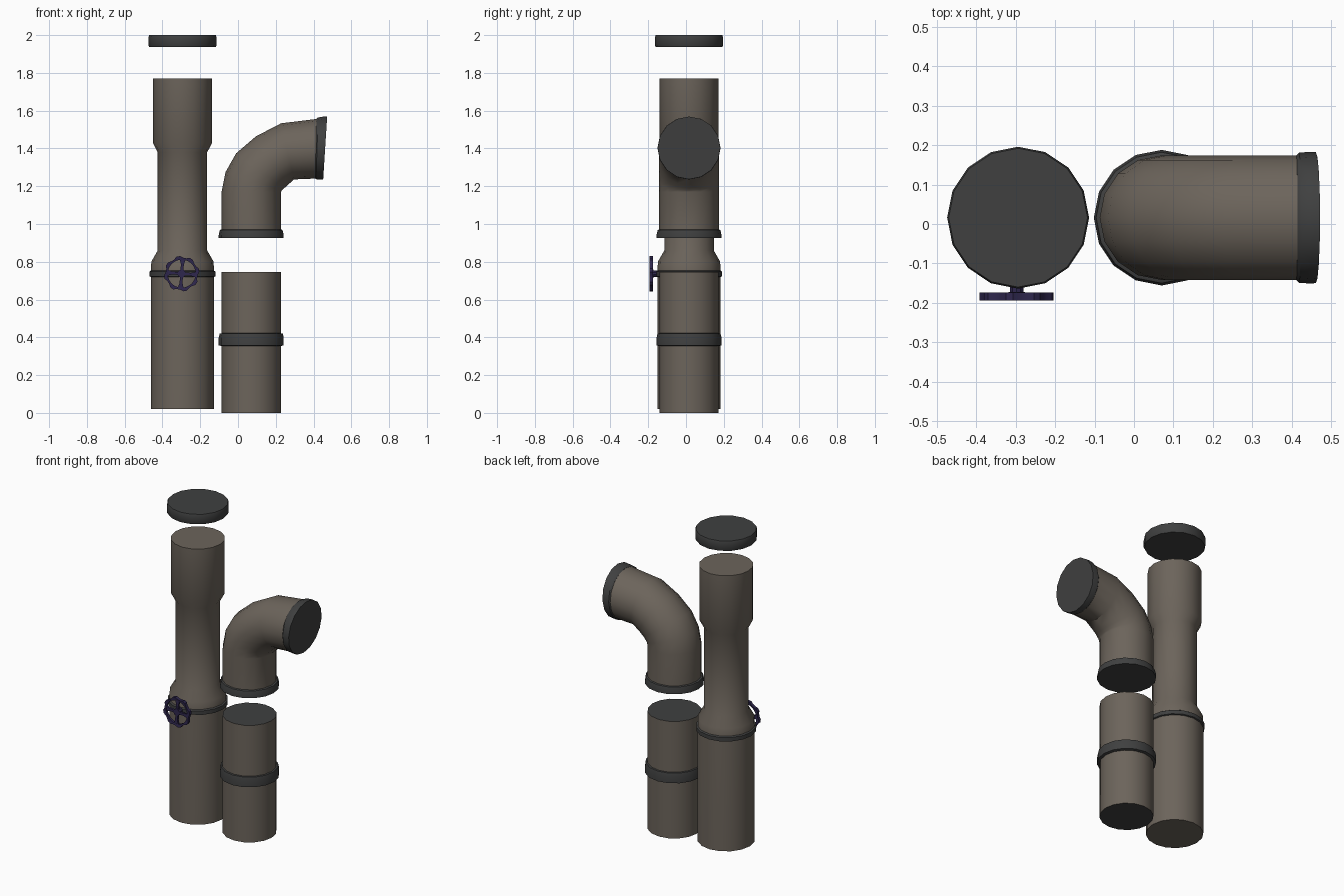
import bpy, bmesh, math
from mathutils import Vector, Matrix

if "Cube" in bpy.data.objects:
    bpy.data.objects.remove(bpy.data.objects["Cube"])

SIDES = 16
CY = 0.016          # common y of all pipe axes
TALL_X, SHORT_X = -0.294, 0.07


def material(name, rgb):
    m = bpy.data.materials.new(name)
    m.diffuse_color = (*rgb, 1)
    m.use_nodes = True
    m.node_tree.nodes["Principled BSDF"].inputs["Base Color"].default_value = m.diffuse_color
    return m


BROWN = material("pipe brown", (0.15, 0.128, 0.105))
DARK = material("dark grey", (0.05, 0.051, 0.051))
PURPLE = material("valve purple", (0.028, 0.02, 0.075))


def finish(bm, name, mats, angle=35):
    bmesh.ops.recalc_face_normals(bm, faces=bm.faces[:])
    me = bpy.data.meshes.new(name)
    bm.to_mesh(me)
    bm.free()
    for m in mats:
        me.materials.append(m)
    ob = bpy.data.objects.new(name, me)
    bpy.context.collection.objects.link(ob)
    bpy.ops.object.select_all(action='DESELECT')
    ob.select_set(True)
    bpy.context.view_layer.objects.active = ob
    bpy.ops.object.shade_smooth_by_angle(angle=math.radians(angle))
    return ob


def loft(name, rings, mats, cap_mat=0):
    """rings: (centre, u half-axis, v half-axis); both ends are closed."""
    bm = bmesh.new()
    loops = []
    for c, u, v in rings:
        loops.append([bm.verts.new(c + u * math.cos(t) + v * math.sin(t))
                      for t in (2 * math.pi * i / SIDES for i in range(SIDES))])
    for a, b in zip(loops, loops[1:]):
        for i in range(SIDES):
            j = (i + 1) % SIDES
            bm.faces.new((a[i], a[j], b[j], b[i]))
    for end in (loops[0], loops[-1]):
        bm.faces.new(end).material_index = cap_mat
    return finish(bm, name, mats)


def lathe(name, x, profile, mats, cap_mat=0):
    return loft(name, [(Vector((x, CY, z)), Vector((r, 0, 0)), Vector((0, r, 0)))
                       for r, z in profile], mats, cap_mat)


# tall pipe with narrowed middle
lathe("tall_pipe", TALL_X, [(0.167, 0.02), (0.167, 0.735), (0.165, 0.80), (0.131, 0.86),
                            (0.131, 1.38), (0.157, 1.43), (0.157, 1.77)], [BROWN])
lathe("tall_pipe_ring", TALL_X, [(0.163, 0.718), (0.175, 0.723), (0.175, 0.748),
                                 (0.163, 0.756)], [DARK])
# floating cap
lathe("end_cap", TALL_X, [(0.176, 1.937), (0.18, 1.945), (0.18, 1.988), (0.176, 2.0)], [DARK])

# short pipe with dark ends
lathe("short_pipe", SHORT_X, [(0.157, 0), (0.157, 0.745)], [BROWN, DARK], 1)
lathe("short_pipe_ring", SHORT_X, [(0.156, 0.353), (0.172, 0.358), (0.172, 0.398),
                                   (0.167, 0.42), (0.156, 0.422)], [DARK])


# elbow: each section runs from an outer to an inner point in the xz plane
def section(ox, oz, ix, iz, half_y=0.158):
    o, i = Vector((ox, CY, oz)), Vector((ix, CY, iz))
    return (o + i) / 2, (i - o) / 2, Vector((0, half_y, 0))


loft("elbow_pipe", [section(*s) for s in (
    (-0.087, 0.94, 0.227, 0.94), (-0.087, 1.17, 0.227, 1.17), (-0.066, 1.275, 0.232, 1.178),
    (-0.01, 1.374, 0.245, 1.19), (0.095, 1.464, 0.262, 1.205), (0.228, 1.533, 0.296, 1.236),
    (0.43, 1.558, 0.42, 1.241))], [BROWN])
lathe("elbow_lower_collar", SHORT_X, [(0.172, 0.925), (0.172, 0.942), (0.166, 0.968),
                                      (0.157, 0.972)], [DARK])
loft("elbow_end_collar", [section(*s) for s in (
    (0.415, 1.557, 0.409, 1.241, 0.158), (0.424, 1.564, 0.413, 1.237, 0.165),
    (0.455, 1.569, 0.437, 1.236, 0.167), (0.472, 1.569, 0.451, 1.237, 0.166))], [DARK])

# valve wheel: rim with grips, four flared spokes, hub and stem
VALVE = Vector((TALL_X - 0.004, -0.184, 0.737))
bm = bmesh.new()
N = 32
loops = []
for k in range(N):
    a = 2 * math.pi * (k + 0.5) / N
    outer = 0.094 if k % 4 < 2 else 0.085
    loops.append([bm.verts.new(VALVE + Vector((r * math.cos(a), y, r * math.sin(a))))
                  for r, y in ((0.074, -0.008), (outer, -0.010), (outer, 0.010), (0.074, 0.008))])
for k in range(N):
    a, b = loops[k], loops[(k + 1) % N]
    for i in range(4):
        j = (i + 1) % 4
        bm.faces.new((a[i], a[j], b[j], b[i]))
for k in range(4):
    rot = Matrix.Rotation(math.radians(90 * k + 4), 3, 'Y')
    ends = [[bm.verts.new(VALVE + rot @ Vector((x, y, z)))
             for x, y in ((-w, -0.007), (w, -0.007), (w, 0.007), (-w, 0.007))]
            for w, z in ((0.007, 0.0), (0.008, 0.05), (0.016, 0.078))]
    for a, b in zip(ends, ends[1:]):
        for i in range(4):
            j = (i + 1) % 4
            bm.faces.new((a[i], a[j], b[j], b[i]))
    bm.faces.new(ends[0])
    bm.faces.new(ends[-1])
for r, y0, y1 in ((0.022, -0.194, -0.172), (0.018, -0.174, -0.14)):
    bmesh.ops.create_cone(bm, cap_ends=True, segments=10, radius1=r, radius2=r, depth=y1 - y0,
                          matrix=Matrix.Translation((VALVE.x, (y0 + y1) / 2, VALVE.z))
                          @ Matrix.Rotation(math.pi / 2, 4, 'X'))
finish(bm, "valve_wheel", [PURPLE], 20)
